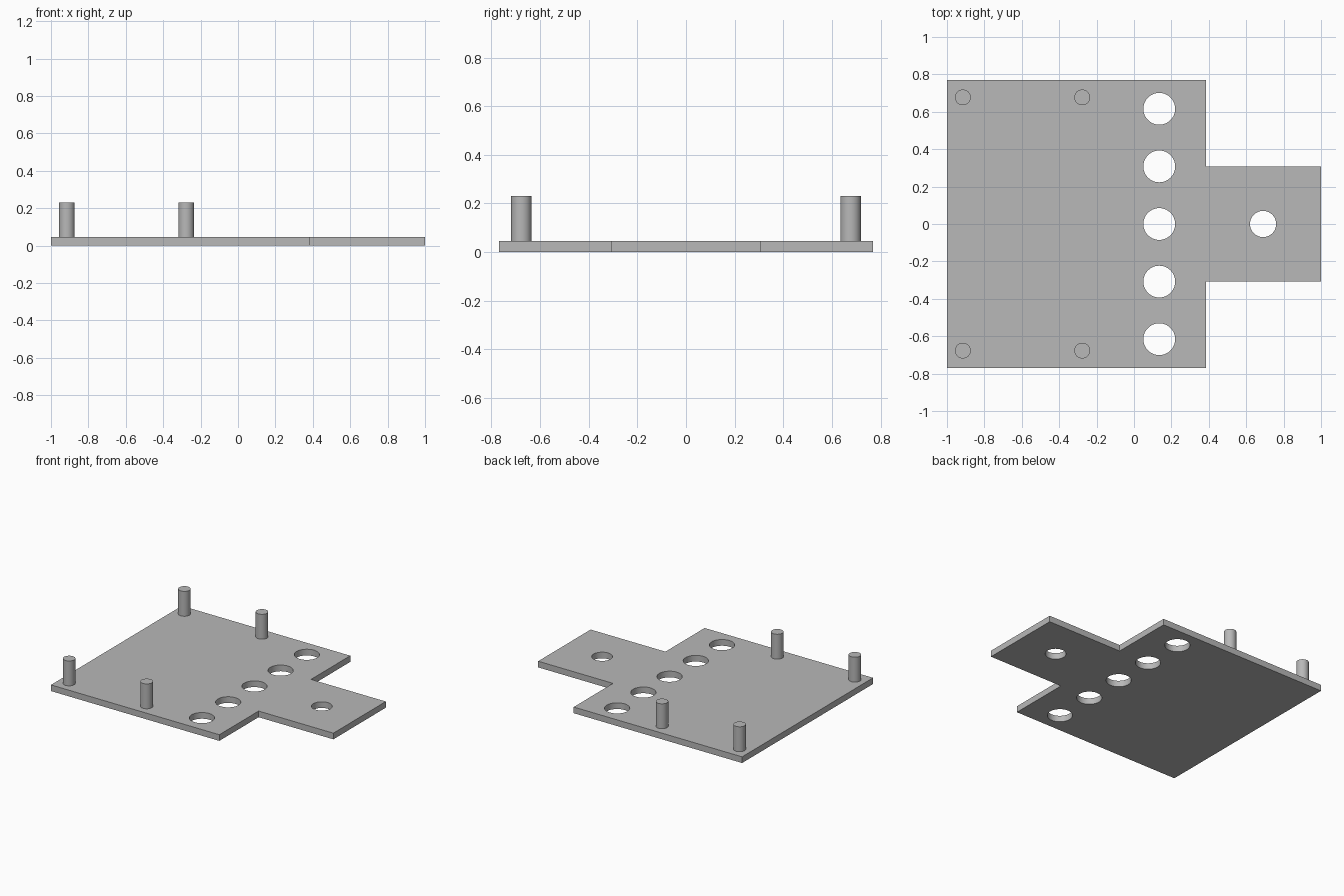
import bpy
import bmesh
from math import radians

cube = bpy.data.objects.get("Cube")
if cube:
    bpy.data.objects.remove(cube, do_unlink=True)

THICK = 0.046
PEG_TOP = 0.231

grey = bpy.data.materials.new("plain grey")
grey.use_nodes = True
colour = (0.48, 0.48, 0.48, 1)
grey.diffuse_color = colour
grey.node_tree.nodes["Principled BSDF"].inputs["Base Color"].default_value = colour


def cylinder(name, x, y, radius, z0, z1):
    bpy.ops.mesh.primitive_cylinder_add(
        vertices=64, radius=radius, depth=z1 - z0, location=(x, y, (z0 + z1) / 2))
    obj = bpy.context.object
    obj.name = name
    obj.data.materials.append(grey)
    return obj


def smooth(obj):
    bpy.ops.object.select_all(action='DESELECT')
    obj.select_set(True)
    bpy.context.view_layer.objects.active = obj
    bpy.ops.object.shade_smooth_by_angle(angle=radians(30))


# Base plate: wide panel with a narrower tab on its left end
half = [(-1, 0.769), (0.385, 0.769), (0.385, 0.308), (1, 0.308)]
outline = [(x, -y) for x, y in half] + half[::-1]
bm = bmesh.new()
face = bm.faces.new([bm.verts.new((x, y, 0)) for x, y in outline])
top = bmesh.ops.extrude_face_region(bm, geom=[face])["geom"]
bmesh.ops.translate(bm, vec=(0, 0, THICK),
                    verts=[v for v in top if isinstance(v, bmesh.types.BMVert)])
bmesh.ops.recalc_face_normals(bm, faces=bm.faces)
mesh = bpy.data.meshes.new("base_plate")
bm.to_mesh(mesh)
bm.free()
mesh.materials.append(grey)
plate = bpy.data.objects.new("base_plate", mesh)
bpy.context.collection.objects.link(plate)

# Round through holes: a row of five, plus a smaller one in the tab
holes = [(0.135, i * 0.308, 0.085) for i in range(-2, 3)] + [(0.69, 0, 0.07)]
for x, y, radius in holes:
    cutter = cylinder("hole_cutter", x, y, radius, -0.1, 0.2)
    cutter.hide_render = True
    cut = plate.modifiers.new("hole", 'BOOLEAN')
    cut.operation = 'DIFFERENCE'
    cut.solver = 'EXACT'
    cut.object = cutter
    bpy.context.view_layer.objects.active = plate
    bpy.ops.object.modifier_apply(modifier=cut.name)
    bpy.data.objects.remove(cutter, do_unlink=True)
smooth(plate)

# Four upright pegs
for x, end in ((-0.915, "outer"), (-0.277, "inner")):
    for y, side in ((-0.677, "front"), (0.677, "back")):
        smooth(cylinder(f"{side}_{end}_peg", x, y, 0.042, THICK, PEG_TOP))
